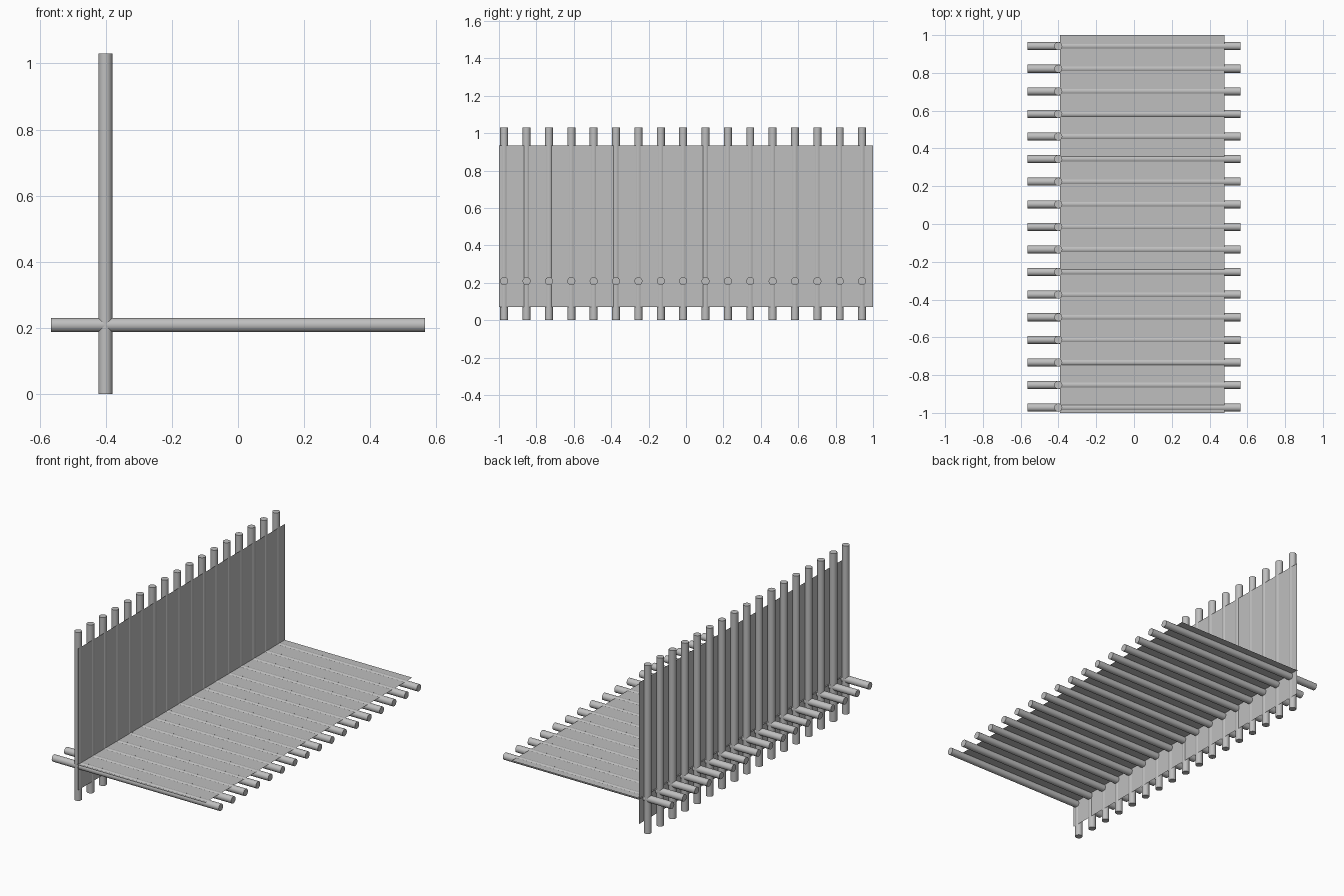
import bpy
import math

if "Cube" in bpy.data.objects:
    bpy.data.objects.remove(bpy.data.objects["Cube"])

COUNT = 17            # posts and rails along the length
STEP = 0.1196
Y0 = -0.972
RADIUS = 0.0213
POST_X = -0.401
RAIL_Z = 0.209

grey = bpy.data.materials.new("plain_grey")
grey.diffuse_color = (0.52, 0.52, 0.52, 1)
grey.use_nodes = True
grey.node_tree.nodes["Principled BSDF"].inputs["Base Color"].default_value = grey.diffuse_color


def tube(name, location, length, rotation=(0, 0, 0)):
    """Round bar with smooth sides and flat ends."""
    bpy.ops.mesh.primitive_cylinder_add(vertices=32, radius=RADIUS, depth=length,
                                        location=location, rotation=rotation)
    obj = bpy.context.object
    obj.name = name
    obj.data.materials.append(grey)
    bpy.ops.object.shade_smooth_by_angle(angle=math.radians(35))


def sheet(name, corners):
    """Single flat sheet."""
    mesh = bpy.data.meshes.new(name)
    mesh.from_pydata(corners, [], [(0, 1, 2, 3)])
    mesh.materials.append(grey)
    bpy.context.collection.objects.link(bpy.data.objects.new(name, mesh))


# Upright posts crossed by floor rails
for i in range(COUNT):
    y = Y0 + i * STEP
    tube(f"upright_post_{i + 1}", (POST_X, y, 0.515), 1.03)
    tube(f"floor_rail_{i + 1}", (0, y, RAIL_Z), 1.13, (0, math.pi / 2, 0))

# Floor sheet, with the crowns of the rails just showing through
z = RAIL_Z + 0.0172
sheet("floor_sheet", [(-0.392, -1, z), (0.479, -1, z), (0.479, 1, z), (-0.392, 1, z)])

# Wall sheet, set into the posts the same way
x = POST_X + 0.0172
sheet("wall_sheet", [(x, -1, 0.07), (x, 1, 0.07), (x, 1, 0.935), (x, -1, 0.935)])
